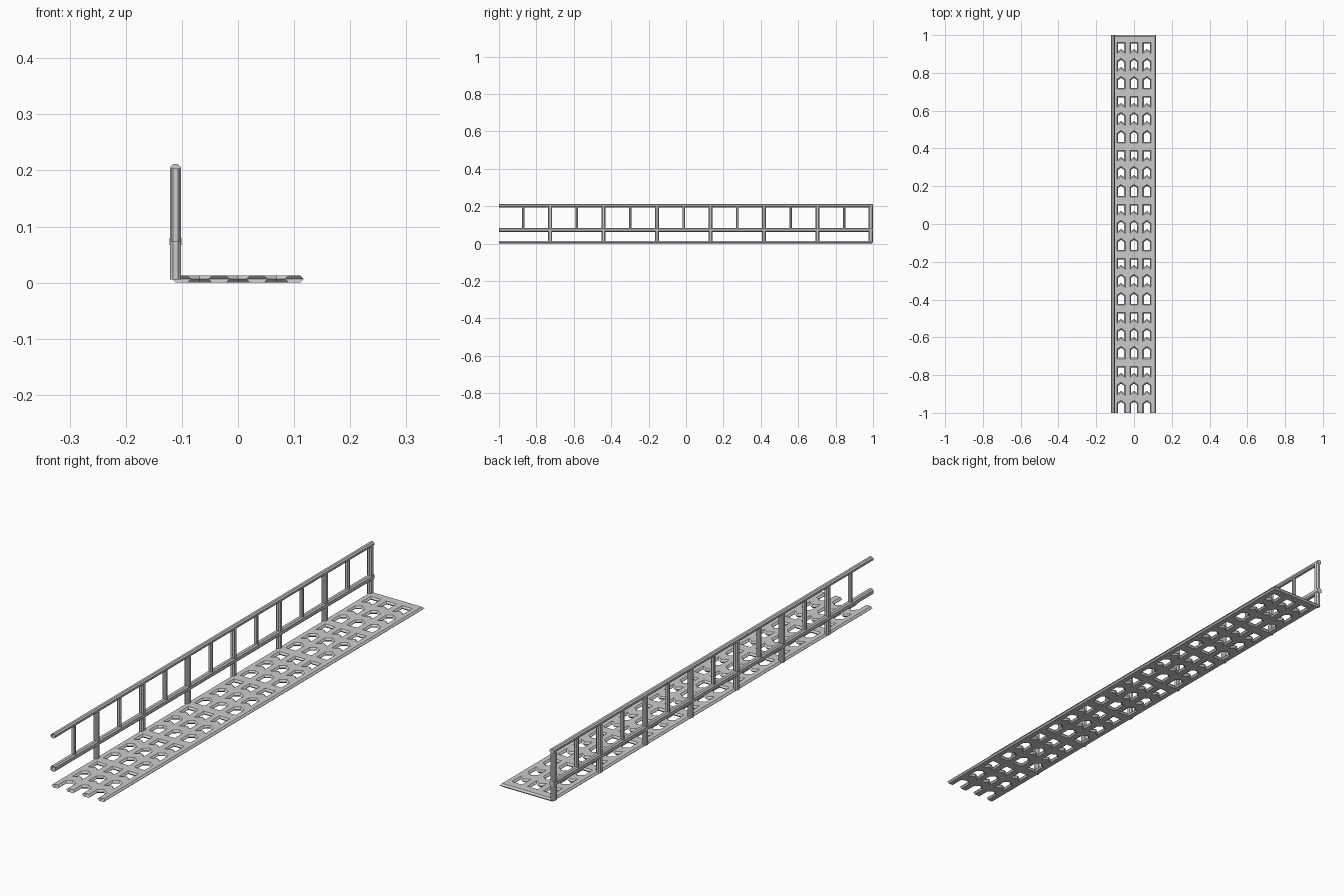
import bpy, bmesh
from mathutils import Vector

if "Cube" in bpy.data.objects:
    bpy.data.objects.remove(bpy.data.objects["Cube"])

STEP = 2 / 7          # length of one repeating bay
RAIL_X = -0.1115      # centre line of the railing
T = 0.0065            # half thickness of the deck


def octagon(w, h, c):
    """Chamfered rectangle profile, w by h."""
    a, b = w / 2, h / 2
    return [(a, -b + c), (a, b - c), (a - c, b), (-a + c, b),
            (-a, b - c), (-a, -b + c), (-a + c, -b), (a - c, -b)]


def bar(name, profile, place, start, end, cap_start=True):
    """Sweep a profile from start to end; place(u, v, t) gives the 3D point."""
    bm = bmesh.new()
    a = [bm.verts.new(place(u, v, start)) for u, v in profile]
    b = [bm.verts.new(place(u, v, end)) for u, v in profile]
    n = len(profile)
    for i in range(n):
        j = (i + 1) % n
        bm.faces.new((a[i], a[j], b[j], b[i]))
    caps = [bm.faces.new(b)]
    first = bm.faces.new(a)
    bmesh.ops.recalc_face_normals(bm, faces=bm.faces)
    if not cap_start:
        bmesh.ops.delete(bm, geom=[first], context='FACES_ONLY')
    me = bpy.data.meshes.new(name)
    bm.to_mesh(me)
    bm.free()
    ob = bpy.data.objects.new(name, me)
    bpy.context.collection.objects.link(ob)
    return ob


def rail(name, w, z0, z1):
    zc = (z0 + z1) / 2
    bar(name, octagon(w, z1 - z0, 0.005),
        lambda u, v, t: (RAIL_X + u, t, zc + v), -1, 1, cap_start=False)


def post(name, w, d, y, z0, z1):
    bar(name, octagon(w, d, min(w, d) * 0.27),
        lambda u, v, t: (RAIL_X + u, y + v, t), z0, z1)


# Deck: flat outline with chevron holes, pointed edges from the curve bevel
cu = bpy.data.curves.new("deck_outline", 'CURVE')
cu.dimensions = '2D'
cu.fill_mode = 'BOTH'
cu.bevel_depth = T
cu.bevel_resolution = 0


def loop(points):
    s = cu.splines.new('POLY')
    s.points.add(len(points) - 1)
    for p, (x, y) in zip(s.points, points):
        p.co = (x, y, 0, 1)
    s.use_cyclic_u = True


E = 0.117 - T
loop([(-E, -1.08), (E, -1.08), (E, 1 - T), (-E, 1 - T)])
H, K = 0.0225, 0.016   # hole half width, chevron rise
# each hole: shoulder height, top rise, bottom height, bottom rise
HOLES = [(0.961, 0, 0.902, K), (0.861, K, 0.807, K), (0.765, K, 0.714, 0)]
for bay in range(7):
    for k, (top, tr, bot, br) in enumerate(HOLES):
        dy = -bay * STEP
        drop = 0.03 if bay == 6 and k == 2 else 0   # last row runs off the open end
        for cx in (-0.0685, 0, 0.0685):
            pts = [(cx - H, top + dy)]
            if tr:
                pts.append((cx, top + tr + dy))
            pts += [(cx + H, top + dy), (cx + H, bot + dy - drop)]
            if br:
                pts.append((cx, bot + br + dy))
            pts.append((cx - H, bot + dy - drop))
            loop(pts)

tmp = bpy.data.objects.new("deck_outline", cu)
bpy.context.collection.objects.link(tmp)
bpy.context.view_layer.update()
me = bpy.data.meshes.new_from_object(tmp.evaluated_get(bpy.context.evaluated_depsgraph_get()))
bpy.data.objects.remove(tmp)
bm = bmesh.new()
bm.from_mesh(me)
bmesh.ops.remove_doubles(bm, verts=bm.verts, dist=1e-5)
bmesh.ops.recalc_face_normals(bm, faces=bm.faces)
bmesh.ops.bisect_plane(bm, geom=bm.verts[:] + bm.edges[:] + bm.faces[:],
                       plane_co=(0, -1, 0), plane_no=(0, -1, 0), clear_outer=True)
bmesh.ops.translate(bm, verts=bm.verts, vec=Vector((0, 0, T)))
for f in bm.faces:
    f.smooth = False
bm.to_mesh(me)
bm.free()
me.name = "deck"
bpy.context.collection.objects.link(bpy.data.objects.new("deck", me))

# Railing: long rails
rail("top_rail", 0.019, 0.194, 0.211)
rail("middle_rail", 0.021, 0.062, 0.084)

# Railing: full posts and thin balusters between them
for i in range(7):
    y = 0.988 - i * STEP
    post("post", 0.019, 0.022, y, 0.006, 0.203)
    post("baluster", 0.016, 0.013, y - STEP / 2, 0.073, 0.203)
